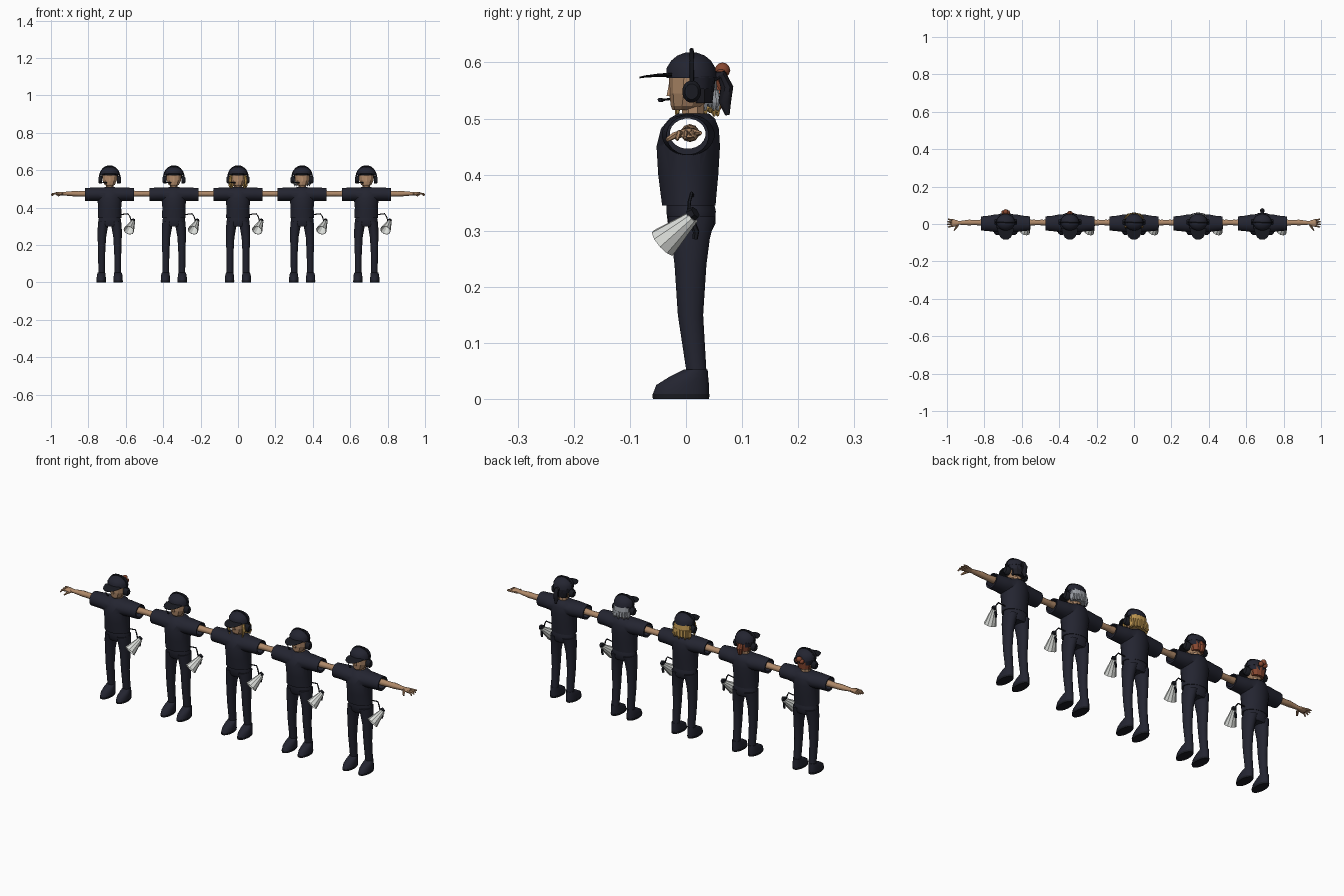
import bpy, bmesh, math
from mathutils import Vector, Matrix

if bpy.data.objects.get("Cube"):
    bpy.data.objects.remove(bpy.data.objects["Cube"])

SPACING = 0.343
ALL = (-2, -1, 0, 1, 2)


def material(name, *rgb):
    m = bpy.data.materials.new(name)
    m.use_nodes = True
    m.diffuse_color = (*rgb, 1)
    m.node_tree.nodes["Principled BSDF"].inputs["Base Color"].default_value = (*rgb, 1)
    return m


NAVY = material("navy cloth", .017, .018, .030)
BLACK = material("black plastic", .010, .011, .016)
SKIN = material("skin", .43, .25, .14)
WHITE = material("off white", .70, .72, .69)
INK = material("black hair", .012, .012, .018)
GREY = material("grey hair", .32, .34, .37)
BLONDE = material("blonde hair", .50, .30, .08)
RED = material("red hair", .25, .065, .03)


def place(mesh, name, figures):
    """Put the same part on each listed figure."""
    for f in figures:
        ob = bpy.data.objects.new(f"{name}_{f + 3}", mesh)
        ob.location.x = f * SPACING
        bpy.context.collection.objects.link(ob)
    return ob


def finish(bm, name, mat, figures, mirror, smooth, matrix=None):
    if matrix:
        bm.transform(matrix)
    if mirror:
        copy = bmesh.ops.duplicate(bm, geom=bm.verts[:] + bm.edges[:] + bm.faces[:])
        verts = [g for g in copy["geom"] if isinstance(g, bmesh.types.BMVert)]
        bmesh.ops.scale(bm, vec=(-1, 1, 1), verts=verts)
    bmesh.ops.recalc_face_normals(bm, faces=bm.faces)
    mesh = bpy.data.meshes.new(name)
    bm.to_mesh(mesh)
    bm.free()
    mesh.materials.append(mat)
    if smooth:
        mesh.polygons.foreach_set("use_smooth", [True] * len(mesh.polygons))
        mesh.set_sharp_from_angle(angle=math.radians(45))
    return place(mesh, name, figures)


def skin_rings(bm, rings):
    """Bridge rings of points and cap both ends."""
    loops = [[bm.verts.new(p) for p in r] for r in rings]
    n = len(loops[0])
    for a, b in zip(loops, loops[1:]):
        for i in range(n):
            j = (i + 1) % n
            bm.faces.new((a[i], a[j], b[j], b[i]))
    bm.faces.new(loops[0])
    bm.faces.new(loops[-1])


def loft(name, mat, rings, axis="z", sides=16, figures=ALL, mirror=False, smooth=True, matrix=None):
    """Rings are (position on axis, centre u, centre v, radius u, radius v)."""
    out = []
    for t, cu, cv, ru, rv in rings:
        ring = []
        for i in range(sides):
            a = math.tau * (i + .5) / sides
            u, v = cu + ru * math.cos(a), cv + rv * math.sin(a)
            ring.append({"z": (u, v, t), "x": (t, u, v), "y": (u, t, v)}[axis])
        out.append(ring)
    bm = bmesh.new()
    skin_rings(bm, out)
    return finish(bm, name, mat, figures, mirror, smooth, matrix)


def tubes(name, mat, paths, sides=6, figures=ALL, mirror=False, smooth=True):
    """Each path is a list of (x, y, z, radius)."""
    bm = bmesh.new()
    for path in paths:
        pts = [Vector(p[:3]) for p in path]
        rings = []
        for i, p in enumerate(pts):
            d = (pts[min(i + 1, len(pts) - 1)] - pts[max(i - 1, 0)]).normalized()
            side = d.cross(Vector((.3, .9, .2))).normalized()
            up = d.cross(side)
            angles = [math.tau * k / sides for k in range(sides)]
            rings.append([p + path[i][3] * (side * math.cos(a) + up * math.sin(a)) for a in angles])
        skin_rings(bm, rings)
    return finish(bm, name, mat, figures, mirror, smooth)


# Shirt: torso joined with a sleeve tube, then hollowed from cuff to cuff
torso = loft("torso", NAVY, [
    (.345, 0, .005, .064, .048), (.40, 0, .004, .062, .054), (.45, 0, .004, .067, .057),
    (.482, 0, .007, .066, .052), (.50, 0, .011, .05, .041), (.509, 0, .013, .028, .028)],
    sides=24, figures=[0])
sleeve_half = [(.06, .004, .471, .047, .037), (.09, .003, .471, .042, .036), (.131, .003, .47, .038, .035)]
sleeves = loft("sleeves", NAVY, [(-t, *r) for t, *r in reversed(sleeve_half)] + sleeve_half,
               axis="x", sides=20, figures=[0])
bore = loft("bore", NAVY, [(-.2, .003, .473, .032, .027), (.2, .003, .473, .032, .027)],
            axis="x", sides=20, figures=[0])
for cutter, op in ((sleeves, "UNION"), (bore, "DIFFERENCE")):
    cutter.hide_render = True
    mod = torso.modifiers.new(op.title(), "BOOLEAN")
    mod.operation, mod.object, mod.solver = op, cutter, "EXACT"
bpy.context.view_layer.update()
graph = bpy.context.evaluated_depsgraph_get()
shirt = bpy.data.meshes.new_from_object(torso.evaluated_get(graph))
for ob in (torso, sleeves, bore):
    bpy.data.objects.remove(ob)
shirt.set_sharp_from_angle(angle=math.radians(45))
place(shirt, "shirt", ALL)

# Trousers and shoes
loft("hips", NAVY, [(.36, 0, .006, .056, .042), (.335, 0, .009, .061, .045),
                    (.312, 0, .010, .063, .043), (.298, 0, .010, .058, .036)])
loft("legs", NAVY, [(.325, .032, .010, .030, .043), (.285, .038, .008, .027, .035),
                    (.24, .042, .008, .023, .029), (.15, .043, .008, .019, .023),
                    (.045, .043, .019, .018, .018)], mirror=True)
loft("shoes", NAVY, [(.009, .045, -.009, .025, .051), (.025, .045, -.006, .025, .048),
                     (.041, .045, .006, .023, .034), (.053, .044, .018, .020, .021)], mirror=True)
loft("soles", BLACK, [(0, .045, -.009, .025, .051), (.009, .045, -.009, .026, .052)], mirror=True)

# Arms, palms and fingers
loft("arms", SKIN, [(.07, .006, .475, .015, .015), (.13, .007, .474, .017, .016),
                    (.165, .008, .473, .014, .014), (.195, .008, .474, .016, .014),
                    (.25, .006, .474, .010, .009), (.266, .005, .474, .018, .010),
                    (.287, .005, .474, .021, .008)], axis="x", sides=10, mirror=True)
fingers = [[(.28, .005 + k * .010, .474, .006), (.298, .005 + k * .012, .474, .005),
            (.314 - .004 * abs(k), .005 + k * .014, .468 + .004 * k, .003)]
           for k in (-1.5, -.5, .5, 1.5)]
thumb = [(.255, -.004, .474, .007), (.267, -.022, .469, .006), (.275, -.034, .462, .004)]
tubes("fingers", SKIN, fingers + [thumb], mirror=True)

# Head with a faceted face
loft("neck", SKIN, [(.50, 0, .013, .022, .021), (.535, 0, .012, .023, .021)], sides=8, smooth=False)
loft("head", SKIN, [(.515, 0, -.003, .018, .021), (.522, 0, .002, .029, .029),
                    (.545, 0, .007, .040, .037), (.585, 0, .008, .043, .038)], sides=10, smooth=False)
loft("nose", SKIN, [(.540, 0, -.029, .007, .008), (.565, 0, -.027, .004, .004)], sides=4, smooth=False)

# Cap with visor
loft("cap", NAVY, [(.572, 0, .010, .050, .045), (.590, 0, .009, .049, .044), (.603, 0, .009, .041, .036),
                   (.612, 0, .009, .028, .025), (.618, 0, .009, .010, .009)], sides=20)
loft("cap_back", NAVY, [(.553, 0, .024, .040, .025), (.576, 0, .022, .047, .031)])
loft("visor", BLACK, [(-.025, 0, .578, .045, .004), (-.05, 0, .577, .040, .003),
                      (-.072, 0, .575, .028, .002), (-.083, 0, .573, .012, .0015)], axis="y")

# Headset
band = [(.054 * math.cos(a), .01, .56 + .062 * math.sin(a), .004)
        for a in (math.pi * i / 14 for i in range(15))]
boom = [(-.052, .005, .542, .002), (-.045, -.025, .535, .002), (-.022, -.044, .533, .002)]
mic = [(-.026, -.043, .533, .004), (-.015, -.047, .533, .004)]
tubes("headset_band", BLACK, [band, boom, mic])
loft("ear_cups", BLACK, [(.040, .010, .548, .017, .020), (.055, .010, .548, .017, .020),
                         (.061, .010, .548, .012, .014)], axis="x", mirror=True)

# Megaphone hung at the hip
narrow, mouth = Vector((.124, .012, .324)), Vector((.102, -.041, .278))
axis = mouth - narrow
aim = Matrix.Translation(narrow) @ axis.to_track_quat("Z", "Y").to_matrix().to_4x4()
size = axis.length
loft("megaphone", WHITE, [(0, 0, 0, .012, .012), (size * .3, 0, 0, .017, .017), (size, 0, 0, .029, .029),
                          (size, 0, 0, .027, .027), (size * .3, 0, 0, .012, .012)],
     sides=10, smooth=False, matrix=aim)
tubes("megaphone_fittings", BLACK, [
    [(.056, .012, .362, .003), (.098, .010, .367, .003), (.108, .006, .352, .003), (.116, .004, .326, .003)],
    [(.122, .010, .318, .006), (.118, .018, .298, .006), (.117, .016, .285, .005)],
    [(.122, .008, .327, .013), (.127, .017, .333, .011)]])


def back_hair(name, mat, figure, bottom, width):
    """Hair shell under the cap, ending in a row of pointed locks."""
    loft(name, mat, [(bottom + .012, 0, .030, width, .027), (.55, 0, .028, width, .029),
                     (.575, 0, .026, .043, .028)], sides=12, figures=[figure], smooth=False)
    locks = []
    for i in range(9):
        a = math.pi * i / 8
        x, y = width * .9 * math.cos(a), .030 + .022 * math.sin(a)
        locks.append([(x, y, .55, .008), (x * 1.03, y + .003, bottom + .014, .008),
                      (x, y + .005, bottom + (i % 2) * .006, .002)])
    tubes(name + "_locks", mat, locks, sides=5, figures=[figure], smooth=False)


# One hairstyle per figure
back_hair("grey_bob", GREY, 1, .514, .043)
back_hair("blonde_hair", BLONDE, 0, .504, .047)
tubes("blonde_side_locks", BLONDE, [[(.038, -.012, .572, .007), (.043, -.014, .54, .009),
                                     (.036, -.016, .505, .003)]], figures=[0], mirror=True, smooth=False)
nape = [(.528, 0, .026, .030, .021), (.575, 0, .026, .042, .027)]
for figure, mat, name in ((-2, RED, "bun"), (-1, RED, "cropped"), (2, INK, "ponytail")):
    loft(name + "_nape_hair", mat, nape, sides=10, figures=[figure], smooth=False)
tubes("short_tail", RED, [[(0, .046, .565, .012), (0, .055, .545, .016), (0, .053, .517, .010)]],
      sides=8, figures=[-1], smooth=False)
tubes("ponytail", INK, [[(0, .048, .574, .009), (0, .064, .577, .010), (0, .073, .556, .012),
                         (0, .069, .53, .012), (0, .074, .506, .004)]], sides=8, figures=[2])
bm = bmesh.new()
for x, y, z, r in ((0, .065, .586, .014), (.012, .062, .576, .012), (-.012, .062, .576, .012)):
    bmesh.ops.create_icosphere(bm, subdivisions=2, radius=r, matrix=Matrix.Translation((x, y, z)))
finish(bm, "hair_bun", RED, [-2], False, True)
